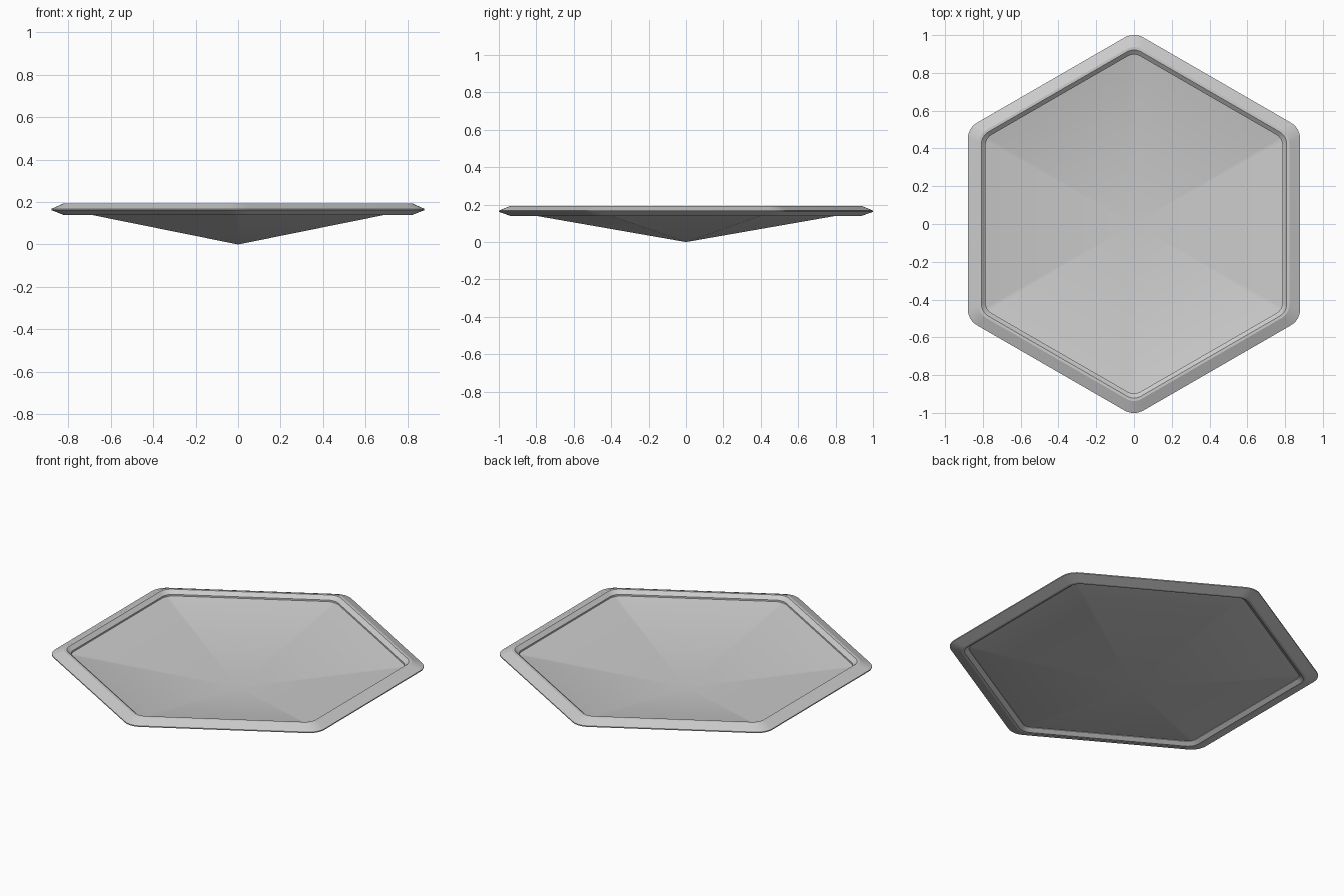
import bpy, bmesh, math
from mathutils import Vector

if "Cube" in bpy.data.objects:
    bpy.data.objects.remove(bpy.data.objects["Cube"])

DIRS = [Vector((math.cos(k * math.pi / 3), math.sin(k * math.pi / 3))) for k in range(6)]
SEG = 6      # arc steps per rounded corner
SLOPE = 0.202


def hexagon(apothem, radius):
    """Rounded hexagon with corners on the y axis."""
    pts = []
    for k in range(6):
        mid = k * math.pi / 3 + math.pi / 6
        c = Vector((math.cos(mid), math.sin(mid))) * (apothem - radius) / math.cos(math.pi / 6)
        for i in range(SEG + 1):
            a = mid + (i / SEG - 0.5) * math.pi / 3
            pts.append(c + radius * Vector((math.cos(a), math.sin(a))))
    return pts


def finish(bm, name):
    bmesh.ops.recalc_face_normals(bm, faces=bm.faces)
    mesh = bpy.data.meshes.new(name)
    bm.to_mesh(mesh)
    bm.free()
    obj = bpy.data.objects.new(name, mesh)
    bpy.context.collection.objects.link(obj)
    bpy.ops.object.select_all(action='DESELECT')
    obj.select_set(True)
    bpy.context.view_layer.objects.active = obj
    bpy.ops.object.shade_smooth_by_angle(angle=math.radians(15))


def bridge(bm, a, b):
    for i in range(len(a)):
        j = (i + 1) % len(a)
        bm.faces.new((a[i], a[j], b[j], b[i]))


# Rim: bevelled section swept round the hexagon
section = [(0.88, 0.162), (0.88, 0.168), (0.822, 0.194), (0.808, 0.194),
           (0.786, 0.174), (0.786, 0.156), (0.808, 0.139), (0.822, 0.139)]
bm = bmesh.new()
rings = []
for ap, z in section:
    r = 0.1 - (0.88 - ap) * 0.35
    rings.append([bm.verts.new((p.x, p.y, z)) for p in hexagon(ap, r)])
for i, ring in enumerate(rings):
    bridge(bm, ring, rings[(i + 1) % len(rings)])
finish(bm, "rim")

# Dish: thin inverted six-sided pyramid with rounded corners
bm = bmesh.new()
shells = []
for lift in (0.0, 0.006):
    ring = [bm.verts.new((p.x, p.y, lift + SLOPE * max(p.dot(d) for d in DIRS)))
            for p in hexagon(0.79, 0.067)]
    tip = bm.verts.new((0, 0, lift))
    for i in range(len(ring)):
        bm.faces.new((tip, ring[i], ring[(i + 1) % len(ring)]))
    shells.append(ring)
bridge(bm, *shells)
finish(bm, "dish_panel")
